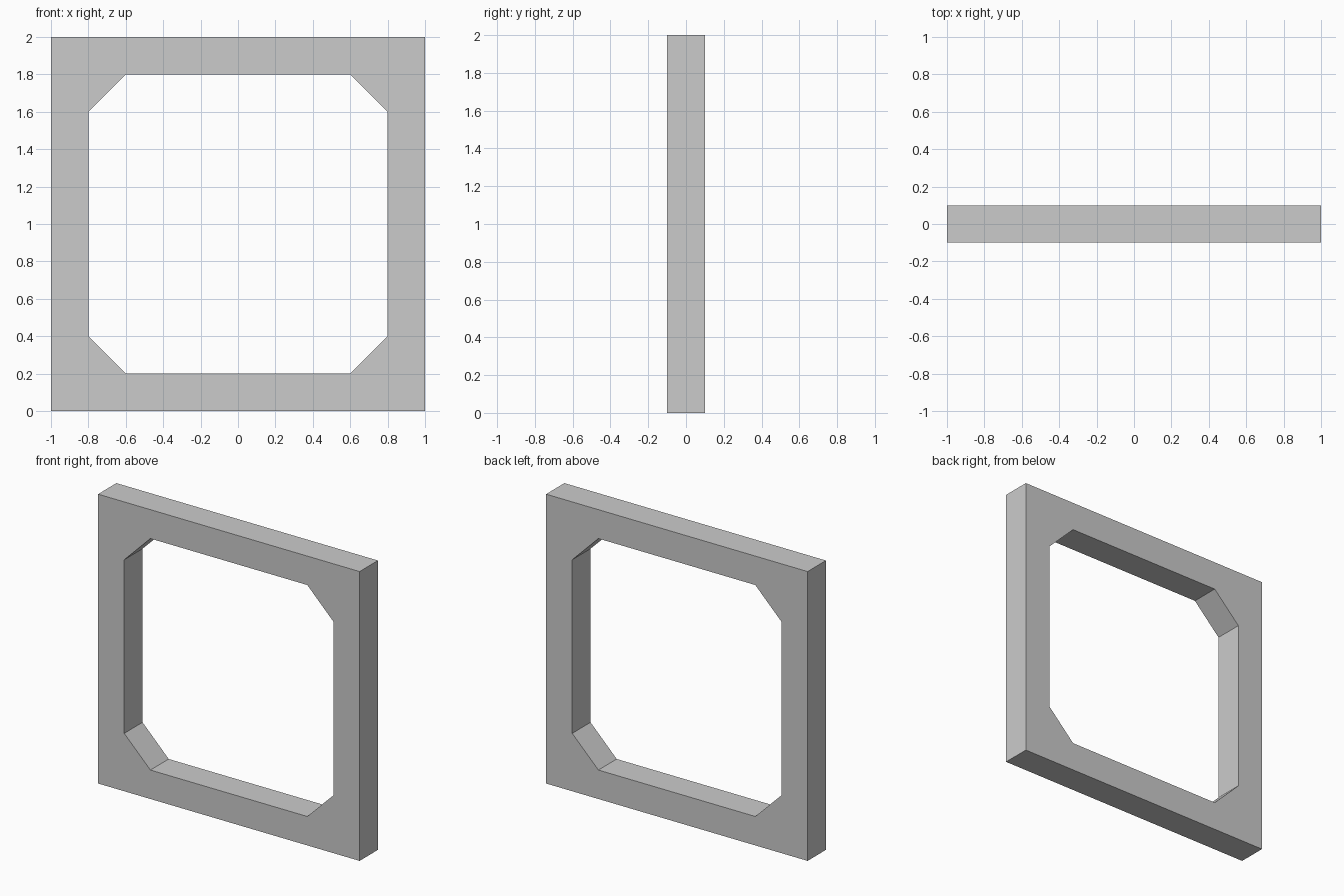
import bpy, bmesh

if "Cube" in bpy.data.objects:
    bpy.data.objects.remove(bpy.data.objects["Cube"])

HALF_DEPTH = 0.1

# Outer square and chamfered opening, both counter-clockwise in x/z, 8 points each
opening = [(0.8, 0.4), (0.8, 1.6), (0.6, 1.8), (-0.6, 1.8),
           (-0.8, 1.6), (-0.8, 0.4), (-0.6, 0.2), (0.6, 0.2)]
corners = [(1, 0), (1, 2), (-1, 2), (-1, 0)]

bm = bmesh.new()


def ring(points, y):
    return [bm.verts.new((x, y, z)) for x, z in points]


inner_f, inner_b = ring(opening, -HALF_DEPTH), ring(opening, HALF_DEPTH)
outer_f, outer_b = ring(corners, -HALF_DEPTH), ring(corners, HALF_DEPTH)

# Front and back faces: a quad per side and a triangle per chamfered corner
for inner, outer in ((inner_f, outer_f), (inner_b, outer_b)):
    for i in range(4):
        a, b, c = inner[2 * i], inner[2 * i + 1], inner[(2 * i + 2) % 8]
        o, p = outer[i], outer[(i + 1) % 4]
        bm.faces.new((a, o, p, b))
        bm.faces.new((b, p, c))

# Outer edge and opening walls
for front, back in ((inner_f, inner_b), (outer_f, outer_b)):
    n = len(front)
    for i in range(n):
        j = (i + 1) % n
        bm.faces.new((front[i], front[j], back[j], back[i]))

bmesh.ops.recalc_face_normals(bm, faces=bm.faces[:])
mesh = bpy.data.meshes.new("window_frame")
bm.to_mesh(mesh)
bm.free()
frame = bpy.data.objects.new("window_frame", mesh)
bpy.context.collection.objects.link(frame)
